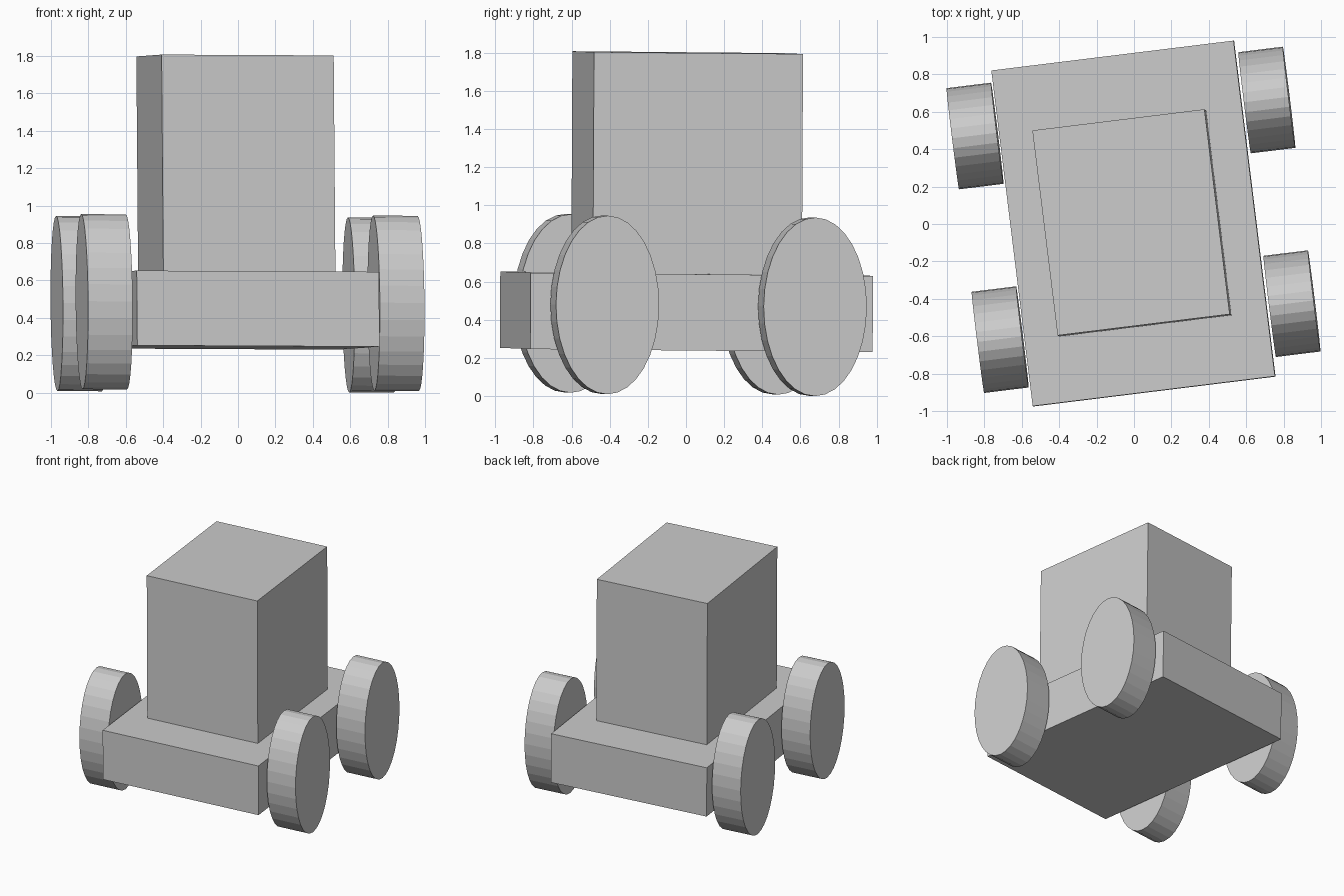
import bpy, bmesh, math
from mathutils import Matrix, Vector

if "Cube" in bpy.data.objects:
    bpy.data.objects.remove(bpy.data.objects["Cube"])

# Shared frame: turned about 7 degrees, with a very slight lean
c, s = math.cos(math.radians(7.03)), math.sin(math.radians(7.03))
PIVOT = Matrix.Translation((0, 0, 0.477))
LEAN = PIVOT @ Matrix(((c, -s, -0.008, 0),
                       (s, c, 0.005, 0),
                       (-0.005, -0.009, 1, 0),
                       (0, 0, 0, 1))) @ PIVOT.inverted()


def finish(name, bm, centre, size):
    place = Matrix.Translation(centre) @ Matrix.Diagonal(Vector((*size, 1)))
    bm.transform(LEAN @ place)
    bmesh.ops.recalc_face_normals(bm, faces=bm.faces)
    mesh = bpy.data.meshes.new(name)
    bm.to_mesh(mesh)
    bm.free()
    obj = bpy.data.objects.new(name, mesh)
    bpy.context.collection.objects.link(obj)


def box(name, centre, size):
    bm = bmesh.new()
    bmesh.ops.create_cube(bm, size=1)
    finish(name, bm, centre, size)


def wheel(name, centre, size):
    bm = bmesh.new()
    bmesh.ops.create_cone(bm, cap_ends=True, segments=32, radius1=0.5,
                          radius2=0.5, depth=1,
                          matrix=Matrix.Rotation(math.pi / 2, 4, 'Y'))
    finish(name, bm, centre, size)


# Flat chassis and tall cabin
box("chassis", (-0.003, 0.003, 0.441), (1.305, 1.808, 0.40))
box("cabin", (-0.005, 0.003, 1.22), (0.927, 1.104, 1.16))

# Four oval wheels standing just off the chassis sides
for side, x in (("left", -0.786), ("right", 0.786)):
    for end, y in (("front", -0.526), ("back", 0.571)):
        wheel(f"{end}_{side}_wheel", (x, y, 0.477), (0.24, 0.545, 0.936))
